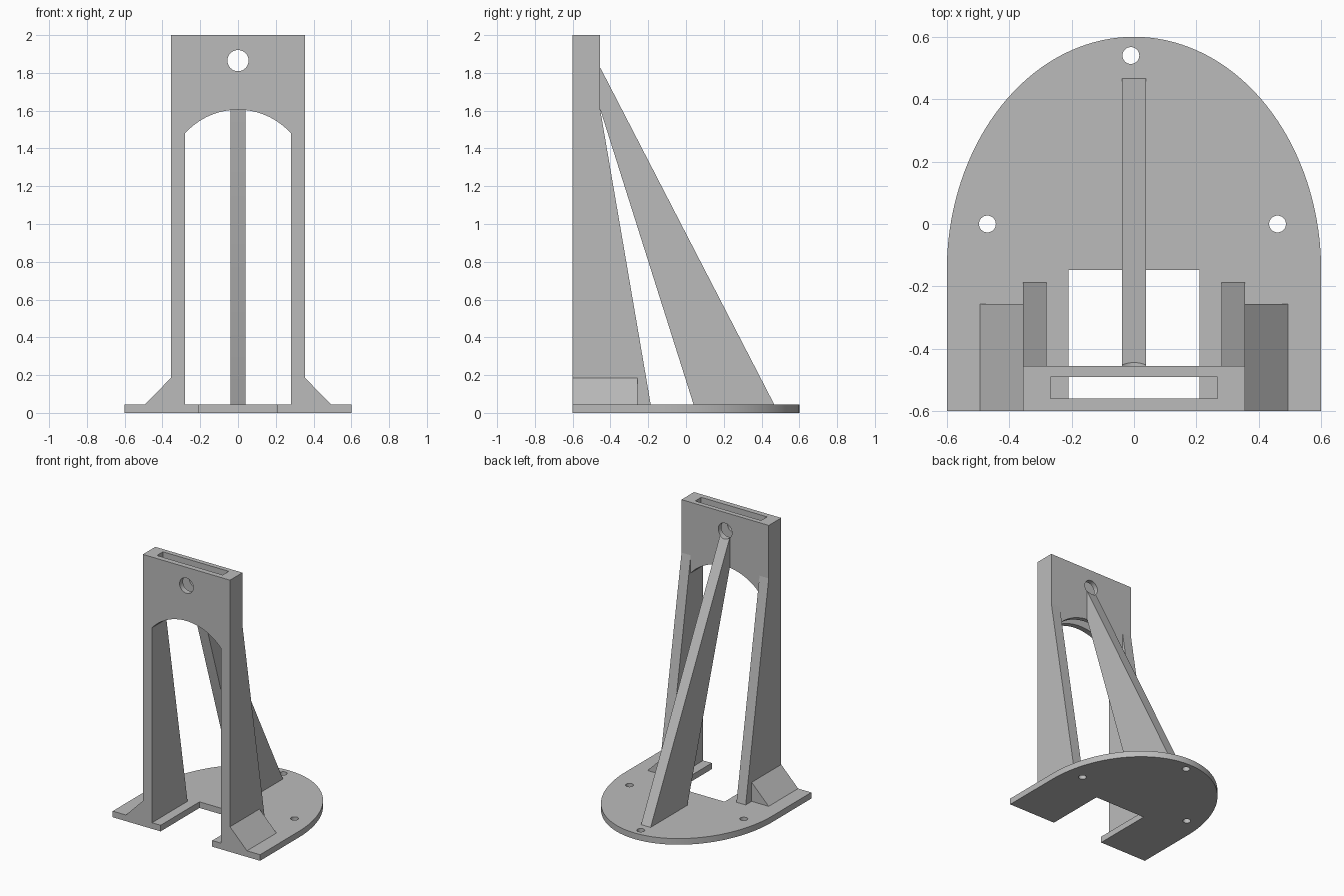
import bpy
import bmesh
from math import sin, cos, pi, asin
from mathutils import Vector

cube = bpy.data.objects.get("Cube")
if cube:
    bpy.data.objects.remove(cube, do_unlink=True)

grey = bpy.data.materials.new("plain grey")
grey.use_nodes = True
GREY = (0.5, 0.5, 0.5, 1)
grey.diffuse_color = GREY
grey.node_tree.nodes["Principled BSDF"].inputs["Base Color"].default_value = GREY

# Where each profile's (u, v) and extrusion depth d land in space
PLANES = {
    "x": lambda u, v, d: (d, u, v),
    "y": lambda u, v, d: (u, d, v),
    "z": lambda u, v, d: (u, v, d),
}


def extrude(name, profile, axis, start, end):
    """Solid made by sweeping a closed profile along one axis."""
    place = PLANES[axis]
    bm = bmesh.new()
    face = bm.faces.new([bm.verts.new(place(u, v, start)) for u, v in profile])
    swept = bmesh.ops.extrude_face_region(bm, geom=[face])["geom"]
    move = Vector(place(0, 0, end - start))
    bmesh.ops.translate(bm, vec=move,
                        verts=[g for g in swept if isinstance(g, bmesh.types.BMVert)])
    bmesh.ops.recalc_face_normals(bm, faces=bm.faces)
    mesh = bpy.data.meshes.new(name)
    bm.to_mesh(mesh)
    bm.free()
    mesh.materials.append(grey)
    obj = bpy.data.objects.new(name, mesh)
    bpy.context.collection.objects.link(obj)
    return obj


def circle(u, v, r, n=40):
    return [(u + r * cos(2 * pi * i / n), v + r * sin(2 * pi * i / n)) for i in range(n)]


def rect(u0, u1, v0, v1):
    return [(u0, v0), (u1, v0), (u1, v1), (u0, v1)]


def select(obj):
    bpy.ops.object.select_all(action="DESELECT")
    obj.select_set(True)
    bpy.context.view_layer.objects.active = obj


def cut(obj, *cutters):
    """Subtract the cutters, then discard them."""
    for cutter in cutters:
        mod = obj.modifiers.new("cut", "BOOLEAN")
        mod.operation = "DIFFERENCE"
        mod.solver = "EXACT"
        mod.object = cutter
        select(obj)
        bpy.ops.object.modifier_apply(modifier=mod.name)
        bpy.data.objects.remove(cutter, do_unlink=True)


def smooth(obj):
    select(obj)
    bpy.ops.object.shade_smooth_by_angle(angle=pi / 6)


FRONT, BACK = -0.6, -0.455
FLOOR = 0.045           # top of the base plate
SPRING, CROWN = 1.48, 1.605   # arch heights
INNER, OUTER = 0.28, 0.355    # leg faces

# Base plate: half ellipse behind, straight sides and a notch in front
N = 72
outline = [(0.6 * cos(pi * i / N), -0.15 + 0.75 * sin(pi * i / N)) for i in range(N + 1)]
outline += [(-0.6, FRONT), (-0.21, FRONT), (-0.21, -0.148),
            (0.21, -0.148), (0.21, FRONT), (0.6, FRONT)]
base = extrude("base_plate", outline, "z", 0, FLOOR)
cut(base, *[extrude("bolt_hole_cutter", circle(x, y, 0.027), "z", -0.1, 0.2)
            for x, y in ((-0.01, 0.54), (-0.47, 0), (0.46, 0))])
smooth(base)

# Head: upright panel with arched underside, slot from above and a round hole
rise = CROWN - SPRING
radius = (INNER ** 2 + rise ** 2) / (2 * rise)
half = asin(INNER / radius)
M = 32
arch = [(radius * sin(half * (2 * i / M - 1)),
         CROWN - radius + radius * cos(half * (2 * i / M - 1))) for i in range(M + 1)]
panel = [(-OUTER, SPRING)] + arch + [(OUTER, SPRING), (OUTER, 2), (-OUTER, 2)]
head = extrude("head_panel", panel, "y", FRONT, BACK)


def pin_hole():
    return extrude("pin_hole_cutter", circle(0, 1.865, 0.056), "y", -0.8, -0.3)


cut(head, extrude("slot_cutter", rect(-0.268, 0.268, -0.56, -0.49), "z", 1.3, 2.2),
    pin_hole())
smooth(head)

# Tapered legs and their outer gussets, one pair per side
for side, s in (("left", 1), ("right", -1)):
    extrude(side + "_leg",
            [(FRONT, FLOOR), (-0.187, FLOOR), (BACK, 1.61), (BACK, SPRING), (FRONT, SPRING)],
            "x", s * INNER, s * OUTER)
    extrude(side + "_gusset",
            [(s * OUTER, FLOOR), (s * 0.493, FLOOR), (s * OUTER, 0.185)],
            "y", FRONT, -0.257)

# Sloping rear brace, nicked by the round hole at its top
brace = extrude("rear_brace",
                [(BACK, 1.83), (BACK, 1.61), (0.04, FLOOR), (0.467, FLOOR)],
                "x", -0.039, 0.039)
cut(brace, pin_hole())
smooth(brace)
